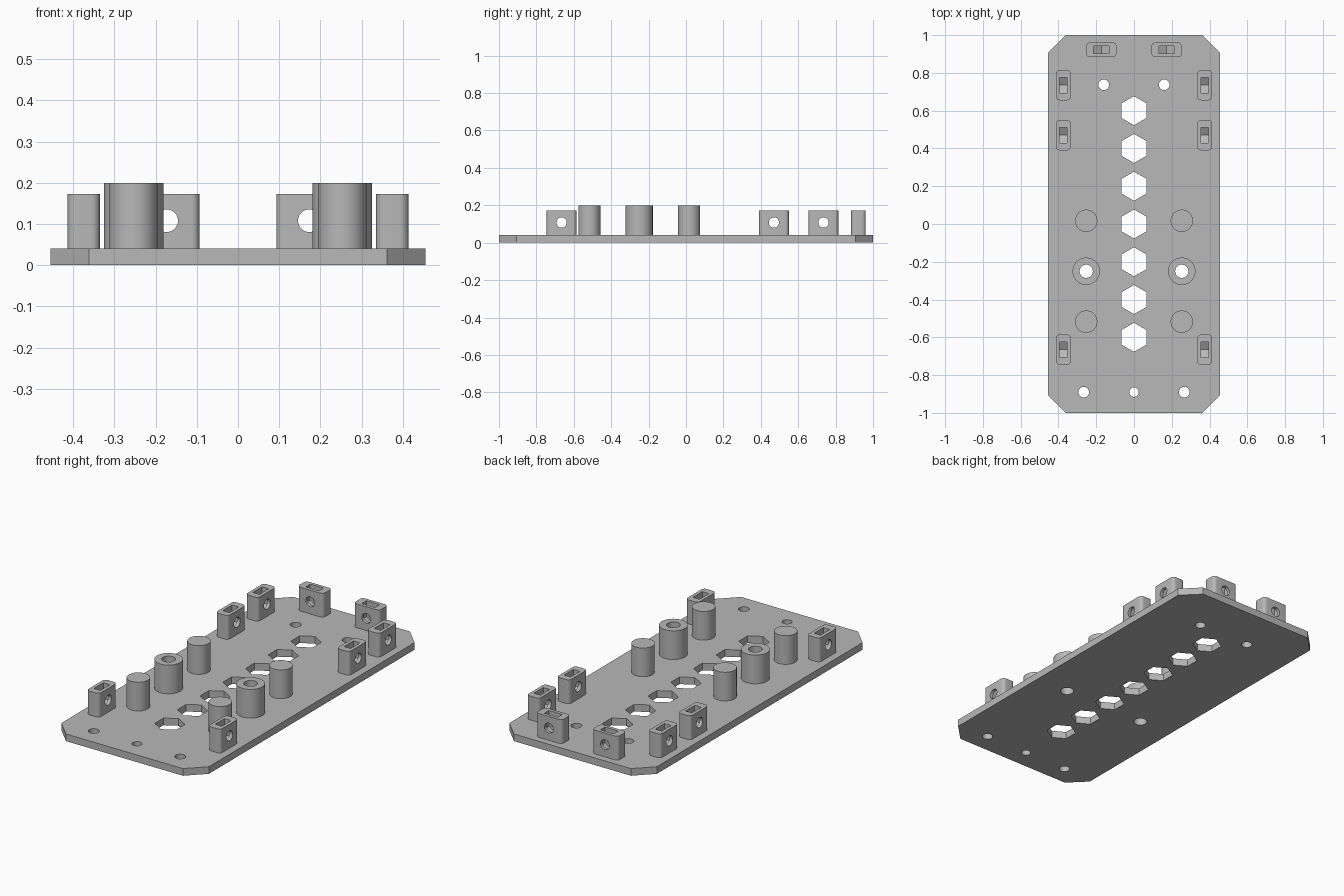
import bpy, bmesh, math
from mathutils import Matrix, Vector

if "Cube" in bpy.data.objects:
    bpy.data.objects.remove(bpy.data.objects["Cube"])

grey = bpy.data.materials.new("mid grey")
grey.diffuse_color = (0.48, 0.48, 0.48, 1)
grey.use_nodes = True
grey.node_tree.nodes["Principled BSDF"].inputs["Base Color"].default_value = grey.diffuse_color

PLATE_TOP = 0.04
# Local (u, v, w) -> (y, z, x), for cuts running sideways through a bracket
SIDEWAYS = Matrix(((0, 0, 1, 0), (1, 0, 0, 0), (0, 1, 0, 0), (0, 0, 0, 1)))


def ring(x, y, r, n=40, turn=0.0):
    return [(x + r * math.cos(turn + 2 * math.pi * i / n),
             y + r * math.sin(turn + 2 * math.pi * i / n)) for i in range(n)]


def rounded_rect(hx, hy, r, n=6):
    pts = []
    for q, (sx, sy) in enumerate([(1, 1), (-1, 1), (-1, -1), (1, -1)]):
        for i in range(n + 1):
            a = (q + i / n) * math.pi / 2
            pts.append((sx * (hx - r) + r * math.cos(a), sy * (hy - r) + r * math.sin(a)))
    return pts


def prisms(name, outlines, z0, z1, matrix=Matrix()):
    """One object made of straight extrusions of the given outlines."""
    bm = bmesh.new()
    for pts in outlines:
        low = [bm.verts.new(matrix @ Vector((x, y, z0))) for x, y in pts]
        high = [bm.verts.new(matrix @ Vector((x, y, z1))) for x, y in pts]
        bm.faces.new(low[::-1])
        bm.faces.new(high)
        for i in range(len(pts)):
            j = (i + 1) % len(pts)
            bm.faces.new((low[i], low[j], high[j], high[i]))
    bmesh.ops.recalc_face_normals(bm, faces=bm.faces)
    mesh = bpy.data.meshes.new(name)
    bm.to_mesh(mesh)
    bm.free()
    obj = bpy.data.objects.new(name, mesh)
    bpy.context.collection.objects.link(obj)
    return obj


def finish(obj, cutters=()):
    """Cut the holes, then give the part its colour and sharp-edged smoothing."""
    for c in cutters:
        mod = obj.modifiers.new("cut", 'BOOLEAN')
        mod.operation = 'DIFFERENCE'
        mod.solver = 'EXACT'
        mod.object = c
    if cutters:
        bpy.context.view_layer.update()
        graph = bpy.context.evaluated_depsgraph_get()
        mesh = bpy.data.meshes.new_from_object(obj.evaluated_get(graph))
        obj.modifiers.clear()
        obj.data = mesh
        for c in cutters:
            bpy.data.objects.remove(c)
    mesh = obj.data
    mesh.materials.clear()
    mesh.materials.append(grey)
    for p in mesh.polygons:
        p.use_smooth = True
        p.material_index = 0
    mesh.set_sharp_from_angle(angle=math.radians(25))


# Base plate with clipped corners
X, Y, C = 0.455, 1.0, 0.094
plate = prisms("base_plate", [[(X, -Y + C), (X, Y - C), (X - C, Y), (C - X, Y),
                               (-X, Y - C), (-X, C - Y), (C - X, -Y), (X - C, -Y)]],
               0, PLATE_TOP)

# Hexagonal row, screw holes and the bores continuing below the hollow posts
holes = [ring(0, 0.2 * i, 0.077, 6, math.pi / 2) for i in range(-3, 4)]
holes.append(ring(0, -0.89, 0.025))
for s in (-1, 1):
    holes += [ring(s * 0.16, 0.737, 0.028), ring(s * 0.266, -0.89, 0.028),
              ring(s * 0.253, -0.25, 0.035)]
finish(plate, [prisms("plate_holes", holes, -0.1, 0.1)])

# Posts: solid at either end of each row, hollow in the middle
for side, s in (("left", -1), ("right", 1)):
    for place, y in (("front", -0.517), ("rear", 0.017)):
        finish(prisms(f"{side}_{place}_post", [ring(s * 0.253, y, 0.059, 48)], PLATE_TOP, 0.2))
    post = prisms(f"{side}_hollow_post", [ring(s * 0.253, -0.25, 0.0725, 48)], PLATE_TOP, 0.2)
    finish(post, [prisms("bore", [ring(s * 0.253, -0.25, 0.035)], -0.1, 0.3)])


# Rounded brackets with a nut slot from above and a screw hole across
def bracket(name, x, y, angle=0.0):
    obj = prisms(name, [rounded_rect(0.039, 0.08, 0.02)], PLATE_TOP, 0.173)
    slot = [(-0.041, 0.25), (-0.041, 0.084), (0, 0.061), (0.041, 0.084), (0.041, 0.25)]
    finish(obj, [prisms("nut_slot", [slot], -0.02, 0.02, SIDEWAYS),
                 prisms("screw_hole", [ring(0, 0.108, 0.0275, 32)], -0.1, 0.1, SIDEWAYS)])
    obj.location = (x, y, 0)
    obj.rotation_euler.z = angle


for side, s in (("left", -1), ("right", 1)):
    for place, y in (("front", -0.665), ("middle", 0.47), ("rear", 0.735)):
        bracket(f"{side}_{place}_bracket", s * 0.374, y)
    bracket(f"{side}_end_bracket", s * 0.173, 0.922, math.pi / 2)
